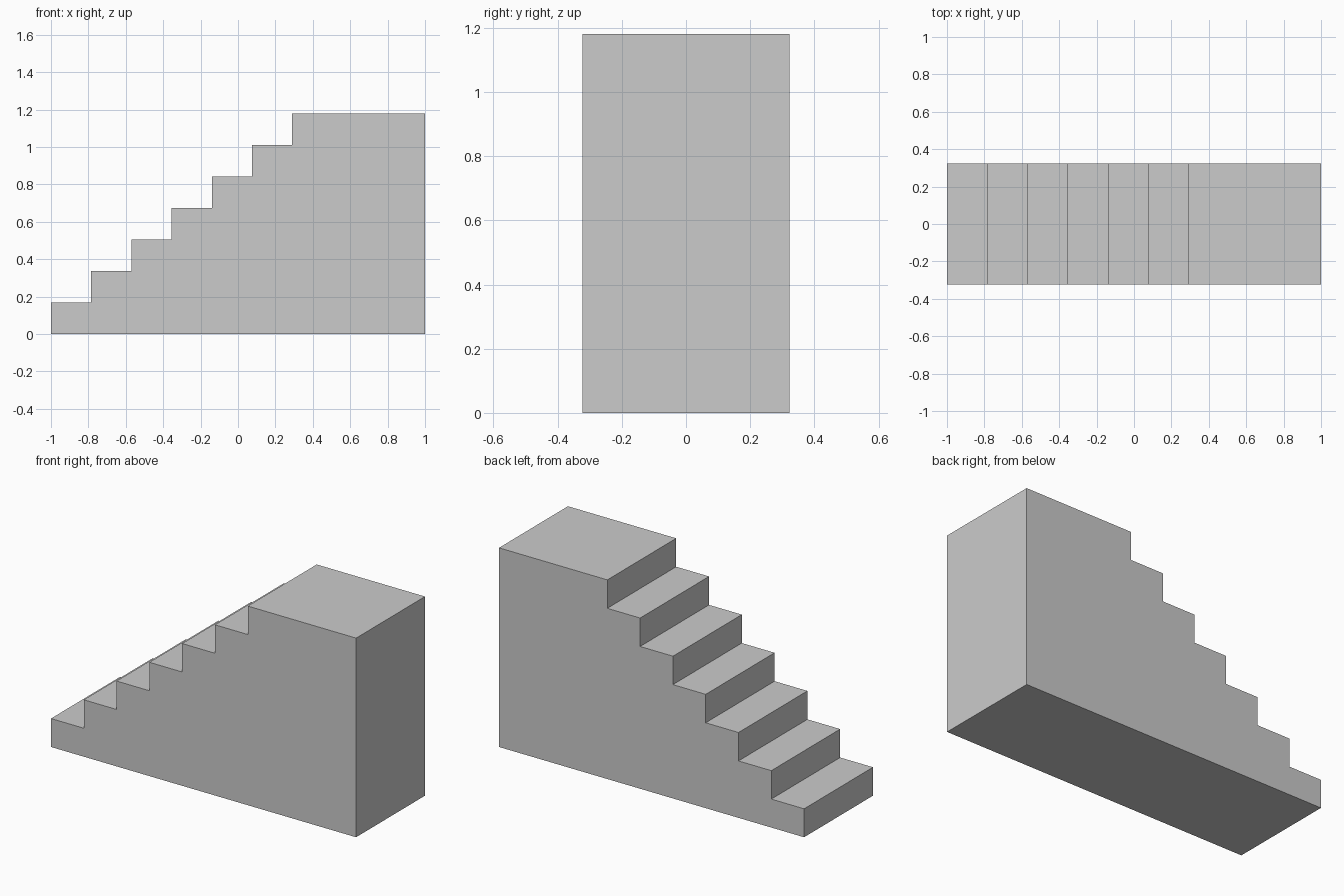
import bpy
import bmesh

if "Cube" in bpy.data.objects:
    bpy.data.objects.remove(bpy.data.objects["Cube"])

STEPS = 7
RUN = 0.215
HEIGHT = 1.18
HALF_DEPTH = 0.3225
RISE = HEIGHT / STEPS

# Stepped side profile in x, z: the last tread extends into the top landing
profile = [(1.0, 0.0), (-1.0, 0.0)]
for i in range(STEPS):
    x0 = -1.0 + i * RUN
    x1 = 1.0 if i == STEPS - 1 else x0 + RUN
    z = (i + 1) * RISE
    profile += [(x0, z), (x1, z)]

# Solid staircase: extrude the profile across the depth
bm = bmesh.new()
side = bm.faces.new([bm.verts.new((x, -HALF_DEPTH, z)) for x, z in profile])
result = bmesh.ops.extrude_face_region(bm, geom=[side], use_keep_orig=True)
back = [g for g in result["geom"] if isinstance(g, bmesh.types.BMVert)]
bmesh.ops.translate(bm, verts=back, vec=(0, 2 * HALF_DEPTH, 0))
bmesh.ops.recalc_face_normals(bm, faces=bm.faces)

mesh = bpy.data.meshes.new("staircase")
bm.to_mesh(mesh)
bm.free()
bpy.context.collection.objects.link(bpy.data.objects.new("staircase", mesh))
